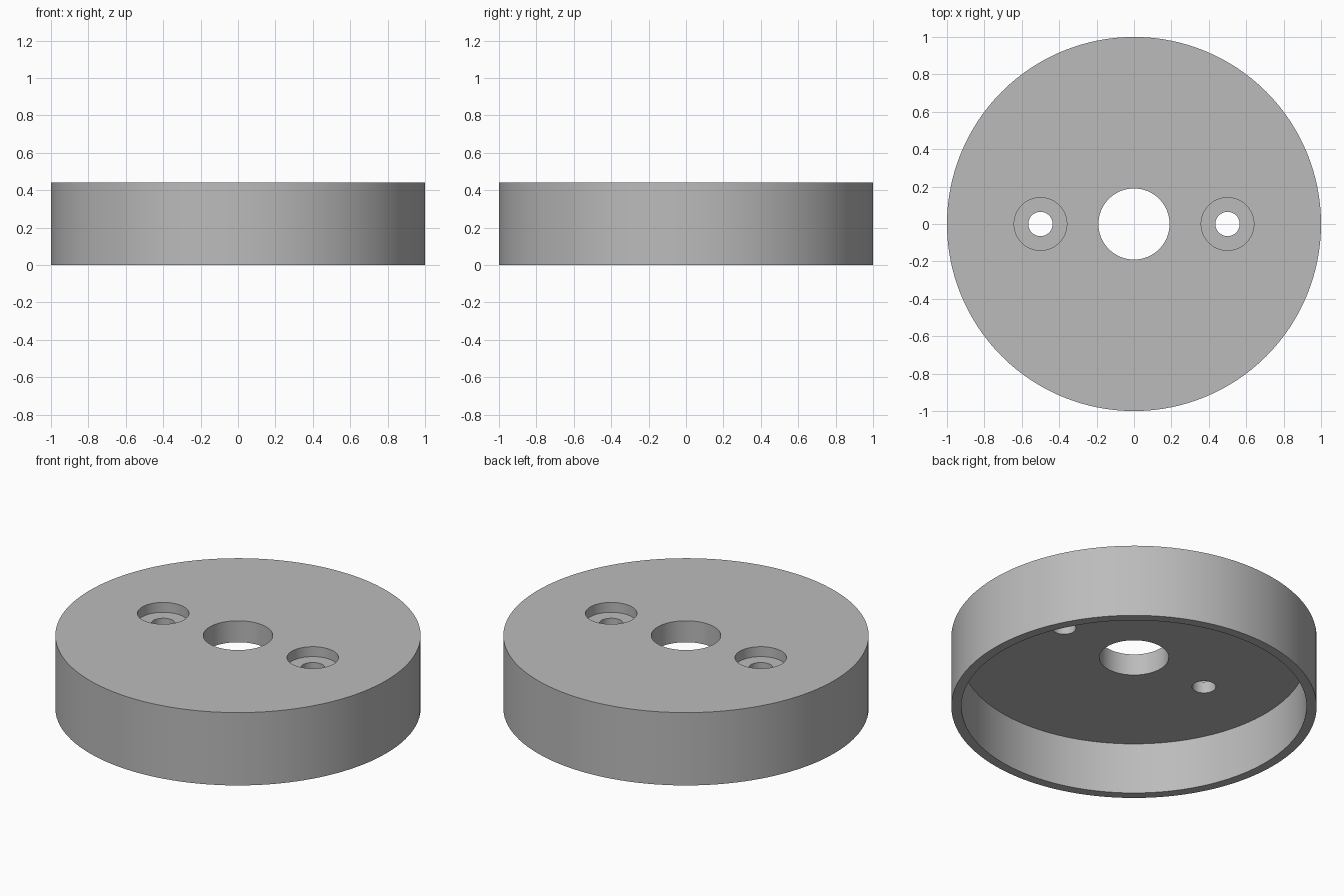
import bpy
import bmesh
import math

HEIGHT, OUTER, INNER = 0.44, 1.0, 0.945
CEILING = 0.31          # underside of the top plate
BORE_FLOOR = 0.38       # ledge inside each screw recess
SEGMENTS = 128

cube = bpy.data.objects.get("Cube")
if cube:
    bpy.data.objects.remove(cube, do_unlink=True)

grey = bpy.data.materials.new("plain grey")
grey.use_nodes = True
colour = (0.5, 0.5, 0.5, 1)
grey.diffuse_color = colour
grey.node_tree.nodes["Principled BSDF"].inputs["Base Color"].default_value = colour


def lathe(name, profile, x=0):
    """Revolve a closed (radius, z) profile around the vertical axis."""
    bm = bmesh.new()
    rings = []
    for i in range(SEGMENTS):
        a = 2 * math.pi * i / SEGMENTS
        rings.append([bm.verts.new((r * math.cos(a), r * math.sin(a), z)) for r, z in profile])
    for i, ring in enumerate(rings):
        following = rings[(i + 1) % SEGMENTS]
        for j in range(len(profile)):
            k = (j + 1) % len(profile)
            bm.faces.new((ring[j], following[j], following[k], ring[k]))
    bmesh.ops.recalc_face_normals(bm, faces=bm.faces)
    return add_object(name, bm, x)


def cylinder(name, radius, bottom, top, x):
    """Solid upright cylinder used as a cutter."""
    bm = bmesh.new()
    bmesh.ops.create_cone(bm, cap_ends=True, segments=64, radius1=radius,
                          radius2=radius, depth=top - bottom)
    bmesh.ops.translate(bm, vec=(0, 0, (top + bottom) / 2), verts=bm.verts)
    return add_object(name, bm, x)


def add_object(name, bm, x):
    mesh = bpy.data.meshes.new(name)
    bm.to_mesh(mesh)
    bm.free()
    mesh.materials.append(grey)
    obj = bpy.data.objects.new(name, mesh)
    obj.location.x = x
    bpy.context.collection.objects.link(obj)
    return obj


# Hollow cap with a central hole
cap = lathe("round_cap", [(0.19, HEIGHT), (OUTER, HEIGHT), (OUTER, 0),
                          (INNER, 0), (INNER, CEILING), (0.19, CEILING)])

# Counterbored screw holes on both sides
cutters = []
for side, x in (("left", 0.5), ("right", -0.5)):
    cutters.append(cylinder(side + "_recess_cutter", 0.141, BORE_FLOOR, HEIGHT + 0.1, x))
    cutters.append(cylinder(side + "_hole_cutter", 0.065, CEILING - 0.1, HEIGHT + 0.1, x))
for cutter in cutters:
    cut = cap.modifiers.new(cutter.name, 'BOOLEAN')
    cut.operation = 'DIFFERENCE'
    cut.solver = 'EXACT'
    cut.object = cutter

# Bake the cuts, then drop the cutters
bpy.context.view_layer.update()
result = bpy.data.meshes.new_from_object(cap.evaluated_get(bpy.context.evaluated_depsgraph_get()))
cap.modifiers.clear()
cap.data = result
for cutter in cutters:
    bpy.data.objects.remove(cutter, do_unlink=True)

# Smooth round walls, crisp rims
bpy.ops.object.select_all(action='DESELECT')
cap.select_set(True)
bpy.context.view_layer.objects.active = cap
bpy.ops.object.shade_smooth_by_angle(angle=math.radians(30))
